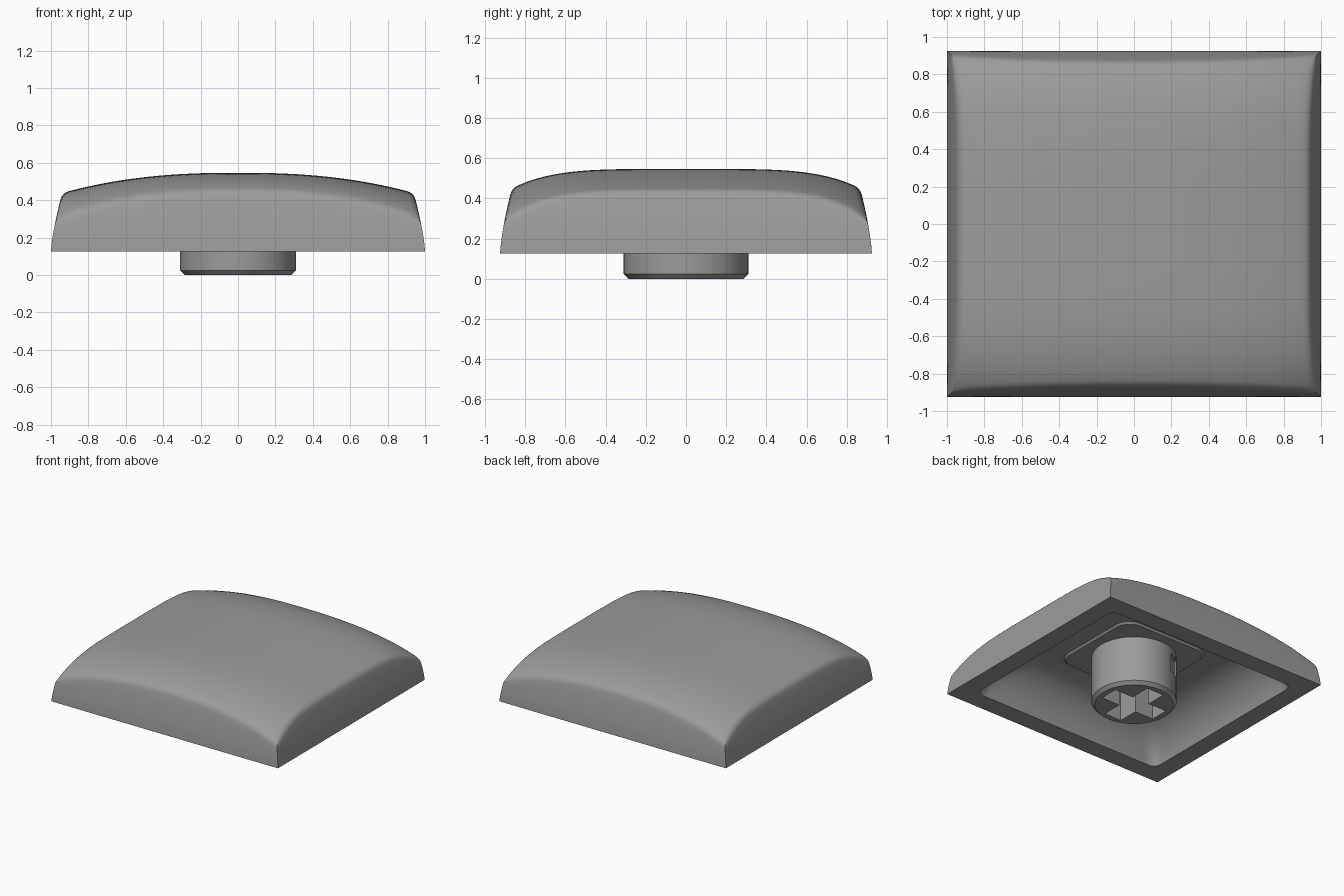
import bpy, bmesh, math
from mathutils import Matrix, Vector

if "Cube" in bpy.data.objects:
    bpy.data.objects.remove(bpy.data.objects["Cube"])

N, K, BASE = 40, 5, 0.125   # top grid divisions, wall steps, skirt height
FILLET = 0.035              # softness of the top rim
GREY = bpy.data.materials.new("dark_grey")
GREY.diffuse_color = (0.33, 0.33, 0.33, 1)
GREY.use_nodes = True
GREY.node_tree.nodes["Principled BSDF"].inputs["Base Color"].default_value = GREY.diffuse_color


def finish(bm, name, angle=30):
    bmesh.ops.recalc_face_normals(bm, faces=bm.faces)
    mesh = bpy.data.meshes.new(name)
    bm.to_mesh(mesh)
    bm.free()
    mesh.materials.append(GREY)
    ob = bpy.data.objects.new(name, mesh)
    bpy.context.collection.objects.link(ob)
    bpy.ops.object.select_all(action='DESELECT')
    ob.select_set(True)
    bpy.context.view_layer.objects.active = ob
    bpy.ops.object.shade_smooth_by_angle(angle=math.radians(angle))
    return ob


def bridge(bm, a, b):
    n = len(a)
    for i in range(n):
        bm.faces.new((a[i], a[(i + 1) % n], b[(i + 1) % n], b[i]))


# Half width and half depth of the curved walls at height z
def half_size(z):
    t = (max(z - BASE, 0) / 0.305) ** 1.4
    return 1 - 0.058 * t, 0.925 - 0.053 * t


def wall_point(u, v, z):
    hx, hy = half_size(z)
    return Vector((u * hx, v * hy, z))


# Domed top, iterated so its rim lies on the walls
def top_point(u, v):
    z = 0.45
    for _ in range(15):
        x, y, _z = wall_point(u, v, z)
        z = (0.547 - 0.108 * abs(x / 0.94) ** 2.4
             - 0.098 * abs(y / 0.87) ** 4.5 - 0.015 * abs(u * v) ** 8)
    return Vector((x, y, z))


def rounded(u, v, hx, hy, r):
    x, y = u * hx, v * hy
    cx = max(-hx + r, min(hx - r, x))
    cy = max(-hy + r, min(hy - r, y))
    d = math.hypot(x - cx, y - cy)
    return cx + (x - cx) * r / d, cy + (y - cy) * r / d


# Cap shell: top grid, stopping just short of the rim
bm = bmesh.new()
par = [2 * i / N - 1 for i in range(N + 1)]
s = 1 - FILLET
grid = [[bm.verts.new(top_point(u * s, v * s)) for v in par] for u in par]
for i in range(N):
    for j in range(N):
        bm.faces.new((grid[i][j], grid[i + 1][j], grid[i + 1][j + 1], grid[i][j + 1]))

# Cap shell: rounded rim and outer walls
border = ([(i, 0) for i in range(N)] + [(N, j) for j in range(N)]
          + [(N - i, N) for i in range(N)] + [(0, N - j) for j in range(N)])
uv = [(par[i], par[j]) for i, j in border]
rings = [[grid[i][j] for i, j in border]]
rim = [top_point(u, v) for u, v in uv]
for t in (0.25, 0.5, 0.75):
    rings.append([bm.verts.new(a.co * (1 - t) ** 2 + p * 2 * t * (1 - t)
                               + wall_point(u, v, p.z - FILLET) * t * t)
                  for (u, v), a, p in zip(uv, rings[0], rim)])
for k in range(K + 1):
    rings.append([bm.verts.new(wall_point(u, v, BASE + (p.z - FILLET - BASE) * (1 - k / K)))
                  for (u, v), p in zip(uv, rim)])

# Cap shell: hollow underside, ending in a raised pad
for hx, hy, z, r in ((0.85, 0.775, BASE, 0.06), (0.835, 0.76, 0.17, 0.07),
                     (0.80, 0.725, 0.24, 0.09), (0.74, 0.67, 0.31, 0.12),
                     (0.65, 0.59, 0.37, 0.13), (0.54, 0.50, 0.40, 0.13),
                     (0.40, 0.40, 0.405, 0.13), (0.385, 0.385, 0.39, 0.12)):
    rings.append([bm.verts.new((*rounded(u, v, hx, hy, r), z)) for u, v in uv])
for a, b in zip(rings, rings[1:]):
    bridge(bm, a, b)
bm.faces.new(rings[-1])
finish(bm, "cap_shell", 40)

# Stem: chamfered post
bm = bmesh.new()
S = 64
loops = [[bm.verts.new((r * math.cos(2 * math.pi * i / S), r * math.sin(2 * math.pi * i / S), z))
          for i in range(S)] for r, z in ((0.285, 0), (0.31, 0.025), (0.31, 0.41))]
for a, b in zip(loops, loops[1:]):
    bridge(bm, a, b)
bm.faces.new(loops[0])
bm.faces.new(loops[-1])
stem = finish(bm, "stem")

# Cutter: cross socket
bm = bmesh.new()
w, l = 0.075, 0.24
quarter = [(l, -w), (l, w), (w, w)]
pts = []
for q in range(4):
    c, s = round(math.cos(q * math.pi / 2)), round(math.sin(q * math.pi / 2))
    pts += [(c * x - s * y, s * x + c * y) for x, y in quarter]
low, high = [[bm.verts.new((x, y, z)) for x, y in pts] for z in (-0.1, 0.36)]
bridge(bm, low, high)
bm.faces.new(low)
bm.faces.new(high)
cross = finish(bm, "cross_cutter")

# Cutter: small side notch
bm = bmesh.new()
bmesh.ops.create_cube(bm, size=1, matrix=Matrix.Rotation(math.radians(122), 4, 'Z')
                      @ Matrix.Translation((0.32, 0, 0.27))
                      @ Matrix.Diagonal((0.06, 0.12, 0.14, 1)))
notch = finish(bm, "notch_cutter")

for cutter in (cross, notch):
    cutter.hide_render = True
    mod = stem.modifiers.new("cut", 'BOOLEAN')
    mod.operation, mod.solver, mod.object = 'DIFFERENCE', 'EXACT', cutter
    bpy.context.view_layer.objects.active = stem
    bpy.ops.object.modifier_apply(modifier=mod.name)
    bpy.data.objects.remove(cutter)
bpy.ops.object.select_all(action='DESELECT')
stem.select_set(True)
bpy.ops.object.shade_smooth_by_angle(angle=math.radians(30))
